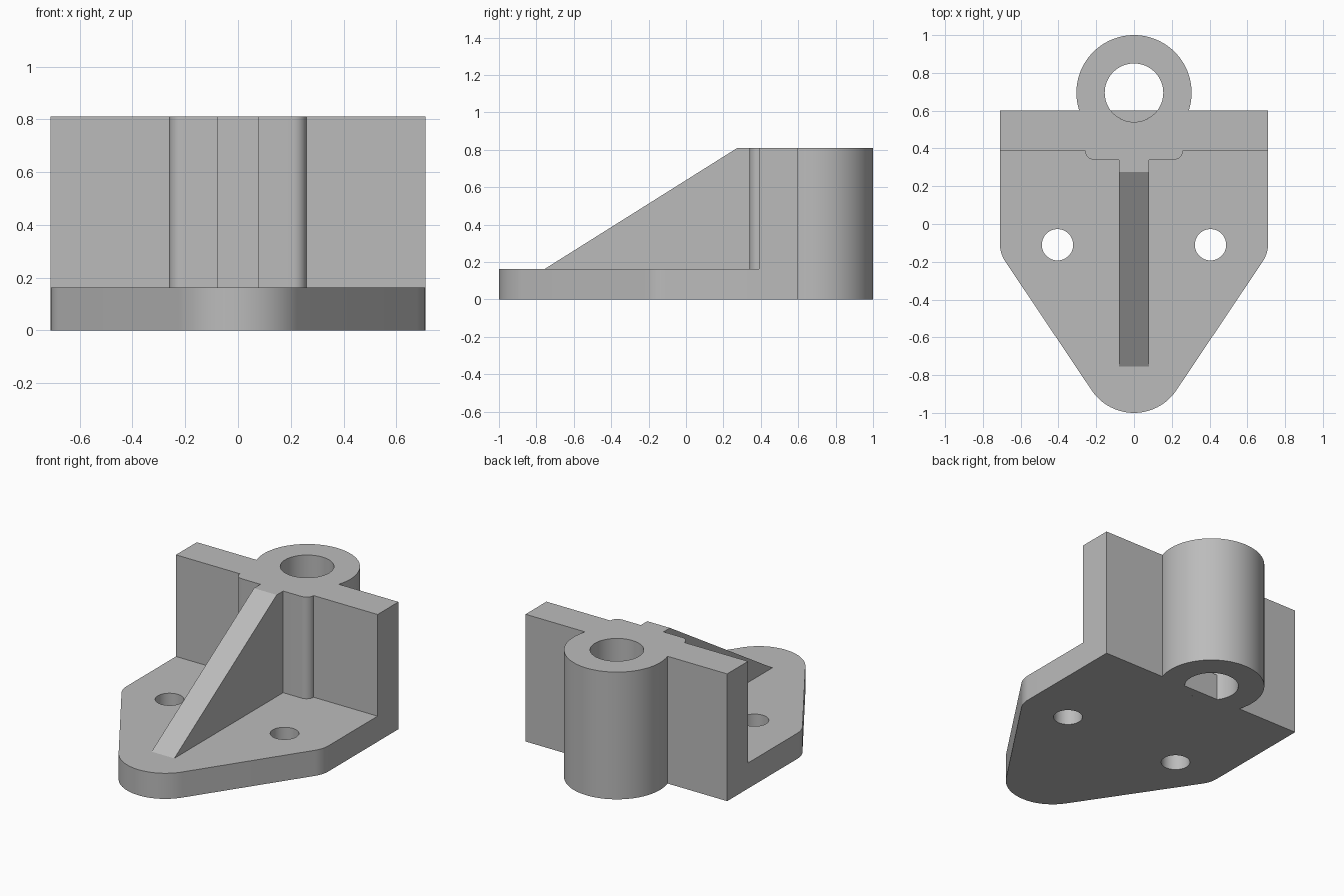
import bpy, bmesh
from math import radians, sin, cos, sqrt, asin, pi

cube = bpy.data.objects.get("Cube")
if cube:
    bpy.data.objects.remove(cube, do_unlink=True)

grey = bpy.data.materials.new("machined grey")
grey.use_nodes = True
colour = (0.5, 0.5, 0.5, 1)
grey.diffuse_color = colour
grey.node_tree.nodes["Principled BSDF"].inputs["Base Color"].default_value = colour

HEIGHT, PLATE = 0.81, 0.163
BORE_Y, BORE_R, BARREL_R, BACK = 0.695, 0.155, 0.305, 0.6


def arc(cx, cy, r, start, end, n):
    """Points on an arc, angles in degrees."""
    angles = [radians(start + (end - start) * i / n) for i in range(n + 1)]
    return [(cx + r * cos(a), cy + r * sin(a)) for a in angles]


def mirrored(half):
    """Close a right-hand outline with its mirror image across x = 0."""
    return half + [(-x, y) for x, y in reversed(half) if abs(x) > 1e-5]


def prism(name, outline, low, high, side=False):
    """Extrude an outline along z, or a (y, z) outline along x."""
    place = (lambda u, v, w: (w, u, v)) if side else (lambda u, v, w: (u, v, w))
    bm = bmesh.new()
    base = bm.faces.new([bm.verts.new(place(u, v, low)) for u, v in outline])
    top = bmesh.ops.extrude_face_region(bm, geom=[base])["geom"]
    shift = place(0, 0, high - low)
    bmesh.ops.translate(bm, vec=shift, verts=[g for g in top if isinstance(g, bmesh.types.BMVert)])
    bmesh.ops.recalc_face_normals(bm, faces=bm.faces)
    return finish(name, bm)


def finish(name, bm):
    mesh = bpy.data.meshes.new(name)
    bm.to_mesh(mesh)
    bm.free()
    mesh.materials.append(grey)
    obj = bpy.data.objects.new(name, mesh)
    bpy.context.collection.objects.link(obj)
    return obj


def combine(target, tool, operation):
    """Apply a boolean and drop the tool."""
    mod = target.modifiers.new(operation.lower(), "BOOLEAN")
    mod.operation, mod.object, mod.solver = operation, tool, "EXACT"
    bpy.context.view_layer.objects.active = target
    bpy.ops.object.modifier_apply(modifier=mod.name)
    bpy.data.objects.remove(tool, do_unlink=True)


def circle(x, y, r, n):
    return arc(x, y, r, 0, 360, n)[:-1]


# Base plate with rounded nose and shoulders
TURN = 33.9
plate = mirrored(arc(0, -0.73, 0.27, -90, -TURN, 14)
                 + arc(0.54, -0.104, 0.17, -TURN, 0, 10) + [(0.71, BACK)])
bracket = prism("bracket_body", plate, 0, PLATE)

# Back wall with a raised, rounded central pad
wall = mirrored([(0, 0.34)] + arc(0.21, 0.39, 0.05, -90, 0, 8)
                + [(0.71, 0.39), (0.71, BACK)])
combine(bracket, prism("back_wall", wall, 0, HEIGHT), "UNION")

# Sloping centre rib
rib = [(-0.755, PLATE), (-0.755, 0.1), (0.45, 0.1), (0.45, HEIGHT), (0.275, HEIGHT)]
combine(bracket, prism("centre_rib", rib, -0.08, 0.08, side=True), "UNION")

# Hinge barrel
combine(bracket, prism("hinge_barrel", circle(0, BORE_Y, BARREL_R, 96), 0, HEIGHT), "UNION")

# Barrel bore and the two bolt holes
combine(bracket, prism("bore", circle(0, BORE_Y, BORE_R, 64), -0.1, 1), "DIFFERENCE")
for x in (-0.405, 0.405):
    combine(bracket, prism("bolt_hole", circle(x, -0.11, 0.083, 48), -0.1, 0.5), "DIFFERENCE")

# Thin skin closing the front sliver of the bore at plate level
half = asin((BORE_Y - BACK) / BORE_R) * 180 / pi
rim = arc(0, BORE_Y, BORE_R, 180 + half, 360 - half, 16)
bm = bmesh.new()
ring = [bm.verts.new((x, y, 0)) for x, y in rim]
bm.faces.new(ring[::-1])
reach = sqrt(BORE_R ** 2 - (BORE_Y - BACK) ** 2)
upper = [bm.verts.new((x, BACK, PLATE)) for x in (reach, -reach)]
bm.faces.new([ring[0], upper[1], upper[0], ring[-1]])
skin = finish("bore_skin", bm)

# Smooth curved walls, crisp edges
for obj in (bracket, skin):
    bpy.ops.object.select_all(action="DESELECT")
    obj.select_set(True)
    bpy.context.view_layer.objects.active = obj
    bpy.ops.object.shade_smooth_by_angle(angle=radians(25))
